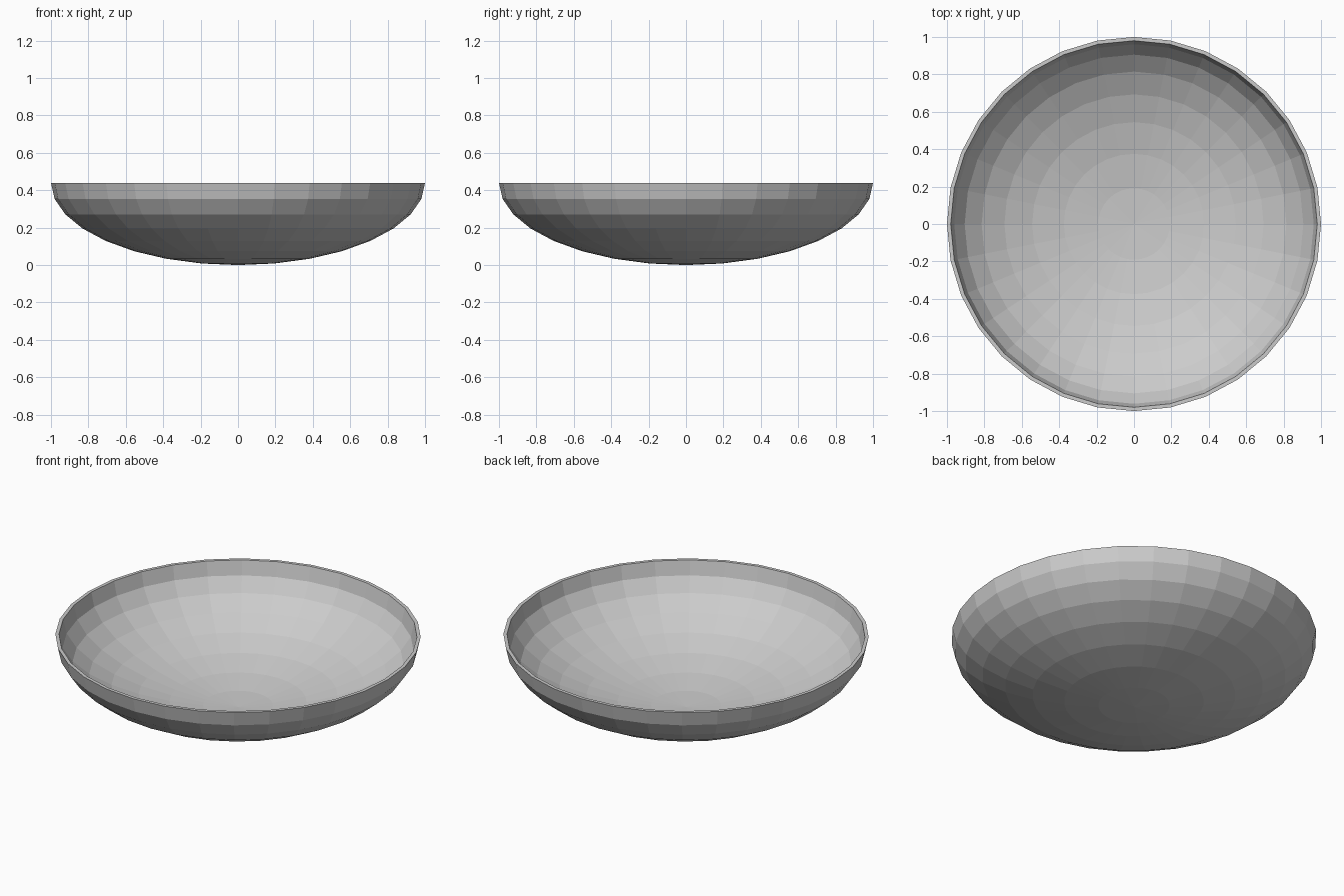
import bpy, bmesh

if "Cube" in bpy.data.objects:
    bpy.data.objects.remove(bpy.data.objects["Cube"])

RADIUS, HEIGHT, WALL = 1.0, 0.44, 0.02

# Bowl shell: lower half of a 32 x 16 sphere
bm = bmesh.new()
bmesh.ops.create_uvsphere(bm, u_segments=32, v_segments=16, radius=RADIUS)
bmesh.ops.delete(bm, geom=[v for v in bm.verts if v.co.z > 0.01], context='VERTS')
outer = bm.faces[:]

# Inner wall: slightly smaller copy with flipped faces, sharing the flat rim height
copy = bmesh.ops.duplicate(bm, geom=bm.verts[:] + bm.edges[:] + bm.faces[:])['geom']
inner_verts = [g for g in copy if isinstance(g, bmesh.types.BMVert)]
inner_faces = [g for g in copy if isinstance(g, bmesh.types.BMFace)]
bmesh.ops.scale(bm, vec=(1 - WALL,) * 3, verts=inner_verts)
bmesh.ops.reverse_faces(bm, faces=inner_faces)

# Rim: bridge the two open edges
bmesh.ops.bridge_loops(bm, edges=[e for e in bm.edges if e.is_boundary])

# Squash to a shallow bowl resting on the ground
for v in bm.verts:
    v.co.z = (v.co.z + RADIUS) * HEIGHT
bmesh.ops.recalc_face_normals(bm, faces=bm.faces[:])

mesh = bpy.data.meshes.new("bowl")
bm.to_mesh(mesh)
bm.free()
bowl = bpy.data.objects.new("bowl", mesh)
bpy.context.collection.objects.link(bowl)
